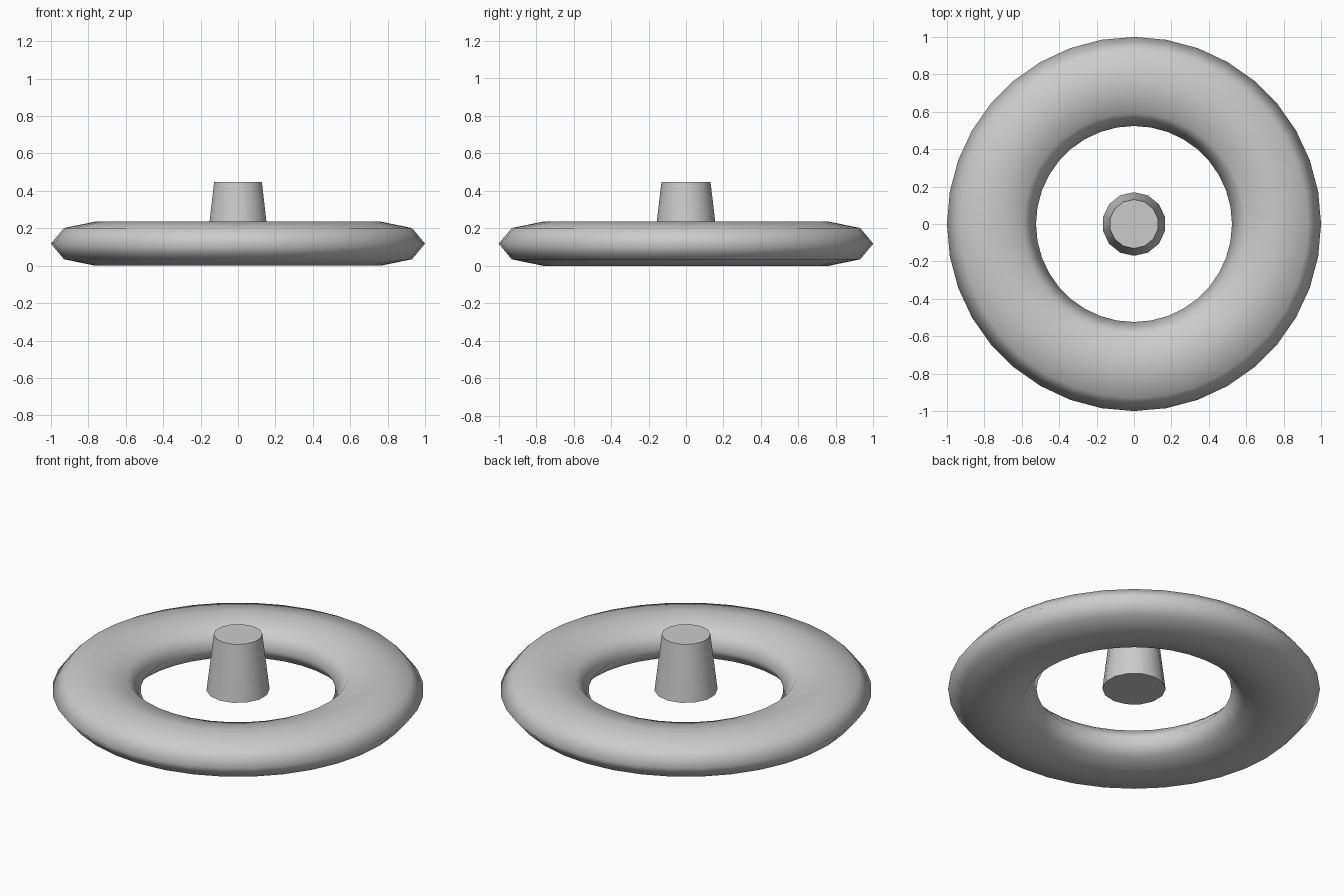
import bpy
import math

if "Cube" in bpy.data.objects:
    bpy.data.objects.remove(bpy.data.objects["Cube"])

grey = bpy.data.materials.new("plain grey")
grey.diffuse_color = (0.6, 0.6, 0.6, 1)
grey.use_nodes = True
grey.node_tree.nodes["Principled BSDF"].inputs["Base Color"].default_value = grey.diffuse_color

MID = 0.118  # height of the ring's centre plane

# Ring: squashed torus with an eight-sided section
bpy.ops.mesh.primitive_torus_add(
    major_segments=36, minor_segments=8,
    major_radius=0.762, minor_radius=0.238, location=(0, 0, MID))
ring = bpy.context.object
ring.name = "ring"
ring.scale.z = MID / 0.238
bpy.ops.object.transform_apply(location=False, rotation=False, scale=True)
bpy.ops.object.shade_smooth()
ring.data.materials.append(grey)

# Hub: tapered post rising from the centre plane
HUB_HEIGHT = 0.329
bpy.ops.mesh.primitive_cone_add(
    vertices=14, radius1=0.17, radius2=0.131, depth=HUB_HEIGHT,
    location=(0, 0, MID + HUB_HEIGHT / 2))
hub = bpy.context.object
hub.name = "hub"
bpy.ops.object.shade_smooth_by_angle(angle=math.radians(30))
hub.data.materials.append(grey)
